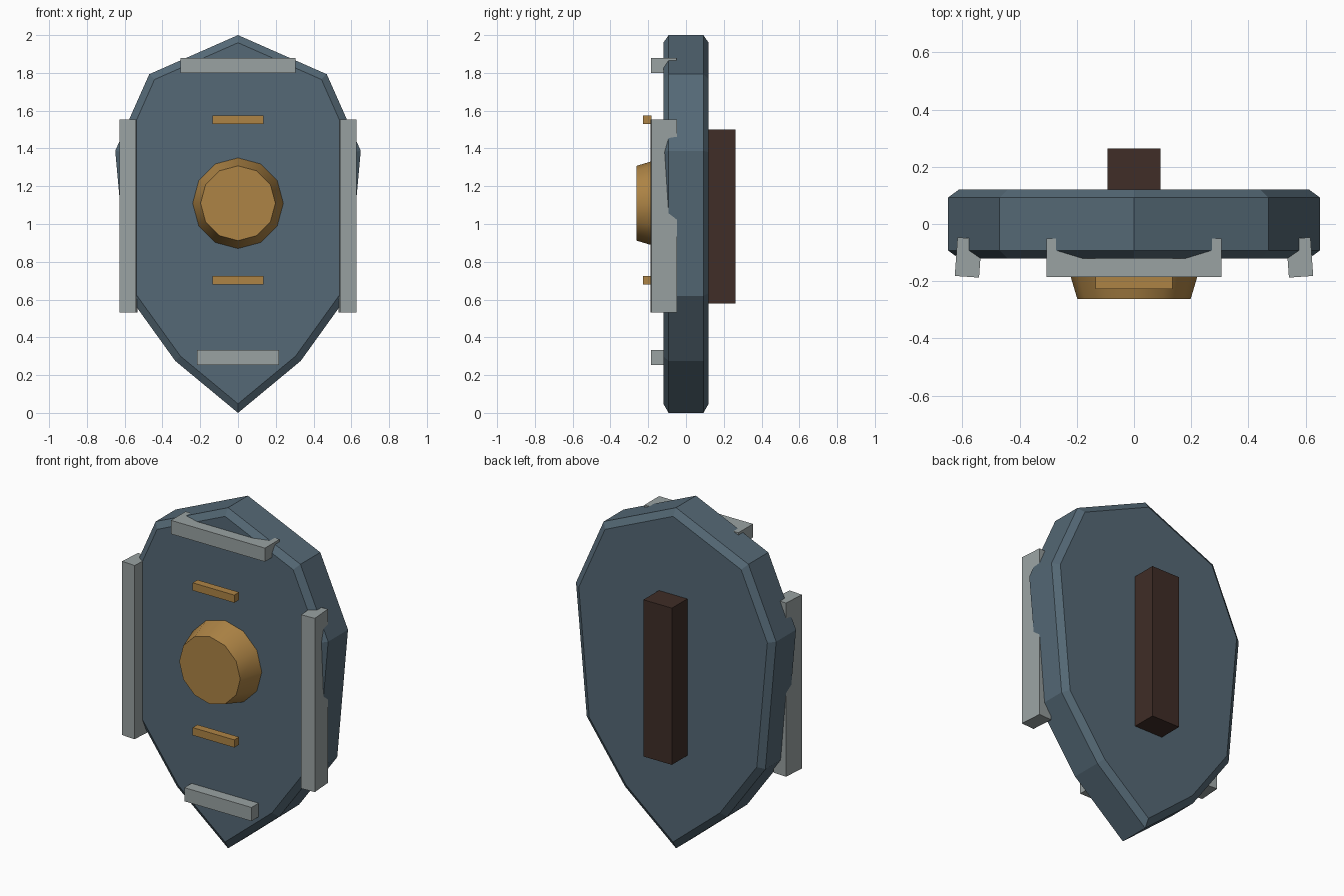
import bpy, bmesh
from math import radians
from mathutils import Matrix

if "Cube" in bpy.data.objects:
    bpy.data.objects.remove(bpy.data.objects["Cube"])


def material(name, rgb):
    m = bpy.data.materials.new(name)
    m.diffuse_color = (*rgb, 1)
    m.use_nodes = True
    m.node_tree.nodes["Principled BSDF"].inputs["Base Color"].default_value = m.diffuse_color
    return m


STEEL = material("blue_steel", (0.09, 0.14, 0.18))
TRIM = material("grey_trim", (0.32, 0.36, 0.36))
BRASS = material("brass", (0.42, 0.23, 0.06))
LEATHER = material("dark_leather", (0.05, 0.026, 0.02))


def add_object(name, bm, mat):
    bmesh.ops.recalc_face_normals(bm, faces=bm.faces)
    me = bpy.data.meshes.new(name)
    bm.to_mesh(me)
    bm.free()
    me.materials.append(mat)
    ob = bpy.data.objects.new(name, me)
    bpy.context.collection.objects.link(ob)
    return ob


def box(name, centre, size, mat, turn=0):
    bm = bmesh.new()
    bmesh.ops.create_cube(bm, size=1, matrix=Matrix.Diagonal((*size, 1)))
    ob = add_object(name, bm, mat)
    ob.location = centre
    ob.rotation_euler.z = radians(turn)
    return ob


# Shield plate: mirrored outline, extruded, with chamfered front and back rims
half = [(0.47, 1.793), (0.65, 1.387), (0.58, 0.62), (0.332, 0.275)]
outline = [(0, 2.0)] + half + [(0, 0.0)] + [(-x, z) for x, z in reversed(half)]
bm = bmesh.new()
front = bm.faces.new([bm.verts.new((x, -0.092, z)) for x, z in outline])
ext = bmesh.ops.extrude_face_region(bm, geom=[front], use_keep_orig=True)
bmesh.ops.translate(bm, vec=(0, 0.184, 0),
                    verts=[v for v in ext["geom"] if isinstance(v, bmesh.types.BMVert)])
bmesh.ops.recalc_face_normals(bm, faces=bm.faces)
for cap in [f for f in bm.faces if len(f.verts) > 4]:
    bmesh.ops.inset_region(bm, faces=[cap], thickness=0.037, depth=0.028,
                           use_even_offset=True)
add_object("shield_plate", bm, STEEL)

# Rim guards, the side pair slightly toed
for side, label in ((-1, "left"), (1, "right")):
    box(f"{label}_rim_guard", (side * 0.579, -0.117, 1.042),
        (0.085, 0.135, 1.02), TRIM, side * 4)
box("top_rim_guard", (0, -0.118, 1.84), (0.61, 0.136, 0.08), TRIM)
box("bottom_rim_guard", (0, -0.118, 0.294), (0.436, 0.136, 0.08), TRIM)

# Central boss
bm = bmesh.new()
bmesh.ops.create_cone(bm, cap_ends=True, segments=12, radius1=0.24, radius2=0.198,
                      depth=0.14, matrix=Matrix.Rotation(radians(90), 4, "X"))
boss = add_object("boss", bm, BRASS)
boss.location = (0, -0.192, 1.11)
bpy.context.view_layer.objects.active = boss
boss.select_set(True)
bpy.ops.object.shade_smooth_by_angle(angle=radians(40))

# Brass bars above and below the boss
for label, z in (("upper", 1.552), ("lower", 0.702)):
    box(f"{label}_brass_bar", (0, -0.205, z), (0.27, 0.045, 0.045), BRASS)

# Rear grip
box("grip", (0, 0.188, 1.04), (0.185, 0.15, 0.92), LEATHER)
